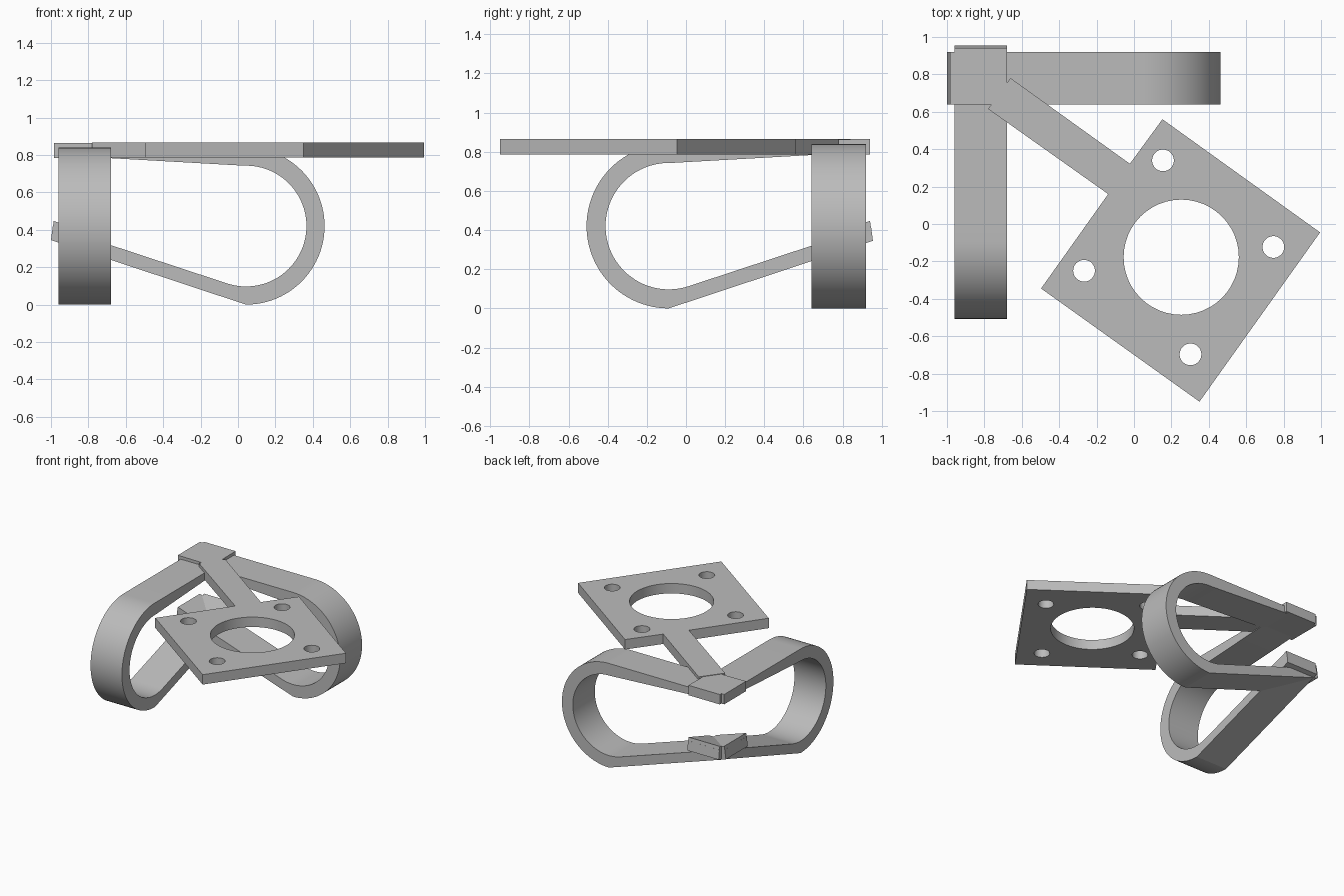
import bpy
import bmesh
from math import cos, sin, radians, pi

cube = bpy.data.objects.get("Cube")
if cube:
    bpy.data.objects.remove(cube, do_unlink=True)

grey = bpy.data.materials.new("plain grey")
grey.use_nodes = True
colour = (0.5, 0.5, 0.5, 1)
grey.diffuse_color = colour
grey.node_tree.nodes["Principled BSDF"].inputs["Base Color"].default_value = colour


def finish(obj):
    """Give the part its colour and keep its corners crisp."""
    bpy.ops.object.select_all(action='DESELECT')
    obj.select_set(True)
    bpy.context.view_layer.objects.active = obj
    bpy.ops.object.shade_smooth_by_angle(angle=radians(15))


def along_x(s, z, w):
    return (s, w, z)


def along_y(s, z, w):
    return (w, -s - 0.045, z)


def strip(name, outer, inner, place, w0, w1):
    """Solid band between two matching side-view lines, w0 to w1 wide."""
    bm = bmesh.new()
    rows = [[bm.verts.new(place(s, z, w)) for s, z, w in
             ((*o, w0), (*o, w1), (*i, w1), (*i, w0))]
            for o, i in zip(outer, inner)]
    for a, b in zip(rows, rows[1:]):
        for k in range(4):
            n = (k + 1) % 4
            bm.faces.new((a[k], a[n], b[n], b[k]))
    bm.faces.new(rows[0])
    bm.faces.new(rows[-1])
    bmesh.ops.recalc_face_normals(bm, faces=bm.faces)
    mesh = bpy.data.meshes.new(name)
    bm.to_mesh(mesh)
    bm.free()
    mesh.materials.append(grey)
    obj = bpy.data.objects.new(name, mesh)
    bpy.context.collection.objects.link(obj)
    finish(obj)


def arc(radius, start, end, steps=48):
    angles = [radians(start + (end - start) * i / steps) for i in range(steps + 1)]
    return [(0.043 + radius * cos(a), 0.42 + radius * sin(a)) for a in angles]


# Two looped bands with a thicker tab on each end
outer = [(-1.0, 0.345)] + arc(0.42, -90, 90) + [(-0.985, 0.84)]
inner = [(-0.99, 0.42)] + arc(0.323, -108, 92) + [(-0.985, 0.80)]
low_tab = [(-1.0, 0.345), (-0.735, 0.258)], [(-0.985, 0.447), (-0.72, 0.36)]
top_tab = [(-0.985, 0.865), (-0.70, 0.862)], [(-0.985, 0.785), (-0.70, 0.785)]
for side, place, w0, w1 in (("back", along_x, 0.64, 0.92),
                            ("side", along_y, -0.96, -0.68)):
    strip(side + "_band", outer, inner, place, w0, w1)
    strip(side + "_lower_tab", *low_tab, place, w0, w1)
    strip(side + "_upper_tab", *top_tab, place, w0, w1)

# Mounting plate with its neck, one large hole and four bolt holes
curve = bpy.data.curves.new("mounting_plate", 'CURVE')
curve.dimensions = '2D'
curve.fill_mode = 'BOTH'
curve.extrude = 0.04


def add_loop(points):
    spline = curve.splines.new('POLY')
    spline.points.add(len(points) - 1)
    for p, (x, y) in zip(spline.points, points):
        p.co = (x, y, 0, 1)
    spline.use_cyclic_u = True


def add_hole(x, y, r, n=48):
    add_loop([(x + r * cos(2 * pi * i / n), y + r * sin(2 * pi * i / n))
              for i in range(n)])


add_loop([(0.152, 0.56), (0.995, -0.045), (0.35, -0.95), (-0.497, -0.345),
          (-0.138, 0.16), (-0.78, 0.615), (-0.66, 0.78), (-0.022, 0.322)])
add_hole(0.2525, -0.1775, 0.308)
for x, y in ((0.155, 0.34), (0.745, -0.123), (0.302, -0.697), (-0.267, -0.25)):
    add_hole(x, y, 0.058)
plate = bpy.data.objects.new("mounting_plate", curve)
plate.location.z = 0.826
bpy.context.collection.objects.link(plate)
curve.materials.append(grey)
bpy.ops.object.select_all(action='DESELECT')
plate.select_set(True)
bpy.context.view_layer.objects.active = plate
bpy.ops.object.convert(target='MESH')
plate = bpy.context.object
bm = bmesh.new()
bm.from_mesh(plate.data)
bmesh.ops.remove_doubles(bm, verts=bm.verts, dist=0.0005)
bmesh.ops.recalc_face_normals(bm, faces=bm.faces)
bm.to_mesh(plate.data)
bm.free()
finish(plate)
